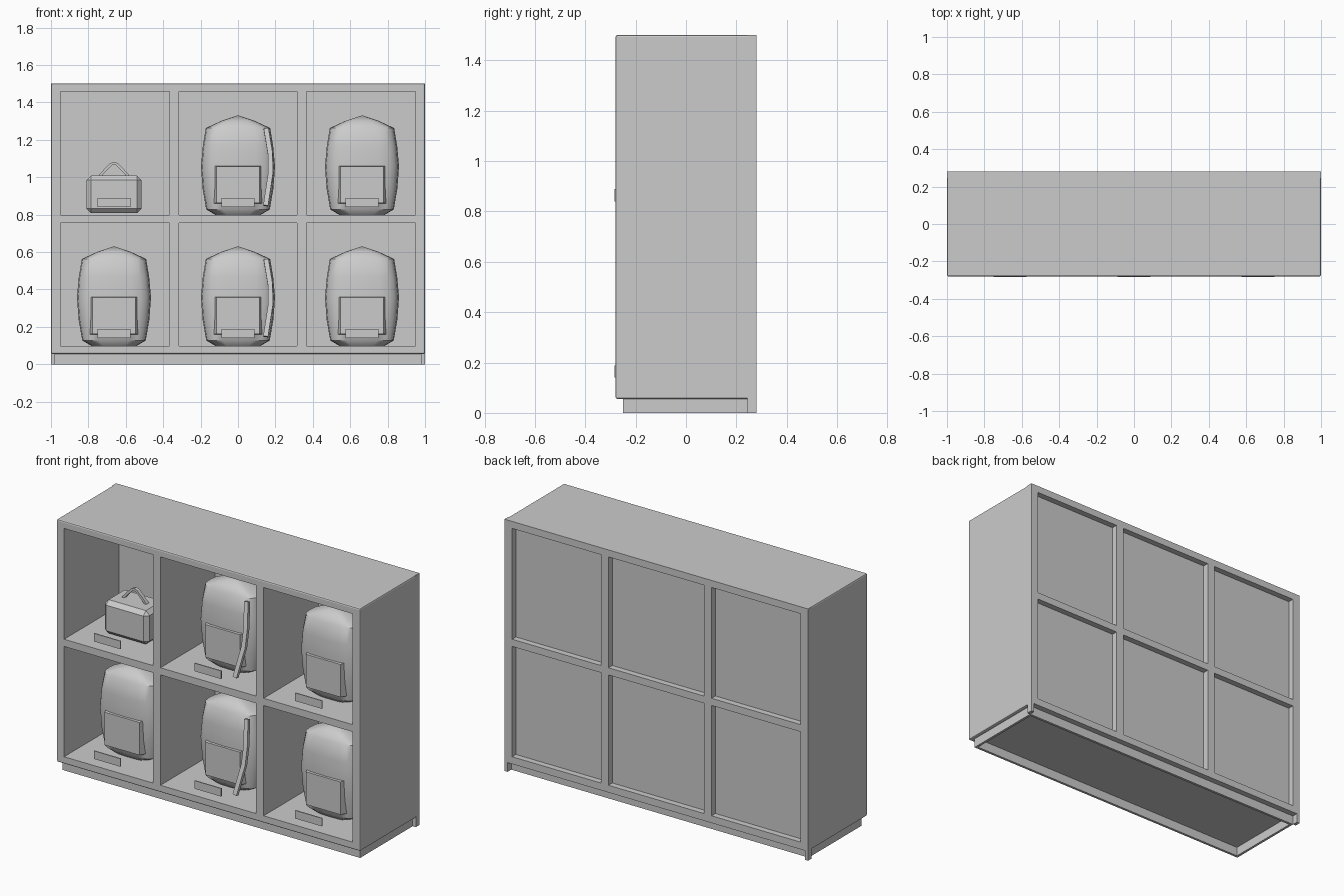
import bpy, bmesh, math
from mathutils import Vector

if "Cube" in bpy.data.objects:
    bpy.data.objects.remove(bpy.data.objects["Cube"])

grey = bpy.data.materials.new("plain grey")
grey.diffuse_color = (0.6, 0.6, 0.6, 1)
grey.use_nodes = True
grey.node_tree.nodes["Principled BSDF"].inputs["Base Color"].default_value = grey.diffuse_color

XS = [-1, -0.95, -0.365, -0.315, 0.315, 0.365, 0.95, 1]
ZS = [0.055, 0.098, 0.755, 0.798, 1.458, 1.5]


def finish(bm, name, smooth=False, loc=(0, 0, 0)):
    bmesh.ops.recalc_face_normals(bm, faces=bm.faces)
    me = bpy.data.meshes.new(name)
    bm.to_mesh(me)
    bm.free()
    me.materials.append(grey)
    ob = bpy.data.objects.new(name, me)
    bpy.context.collection.objects.link(ob)
    ob.location = loc
    if smooth:
        bpy.ops.object.select_all(action='DESELECT')
        ob.select_set(True)
        bpy.context.view_layer.objects.active = ob
        bpy.ops.object.shade_smooth_by_angle(angle=math.radians(40))
    return ob


def box(name, x0, x1, y0, y1, z0, z1, bevel=0):
    bm = bmesh.new()
    bmesh.ops.create_cube(bm, size=1)
    for v in bm.verts:
        v.co = ((x0 + x1) / 2 + v.co.x * (x1 - x0), (y0 + y1) / 2 + v.co.y * (y1 - y0),
                (z0 + z1) / 2 + v.co.z * (z1 - z0))
    if bevel:
        bmesh.ops.bevel(bm, geom=bm.edges[:], offset=bevel, segments=1, affect='EDGES')
    return finish(bm, name)


def grid_frame(name, y0, y1, bevel=0):
    """Board grid with six openings, extruded along y."""
    bm = bmesh.new()
    vs = [[bm.verts.new((x, y0, z)) for z in ZS] for x in XS]
    for i in range(len(XS) - 1):
        for j in range(len(ZS) - 1):
            if i % 2 == 0 or j % 2 == 0:
                bm.faces.new((vs[i][j], vs[i + 1][j], vs[i + 1][j + 1], vs[i][j + 1]))
    front = bm.faces[:]
    ext = bmesh.ops.extrude_face_region(bm, geom=front, use_keep_orig=True)
    for g in ext["geom"]:
        if isinstance(g, bmesh.types.BMVert):
            g.co.y = y1
    bmesh.ops.recalc_face_normals(bm, faces=bm.faces)
    if bevel:
        def sides(v):
            return {s for s, hit in (("x0", v.co.x < -0.999), ("x1", v.co.x > 0.999),
                                     ("z0", v.co.z < ZS[0] + 1e-4), ("z1", v.co.z > 1.4999),
                                     ("f", v.co.y < y0 + 1e-4)) if hit}
        edges = [e for e in bm.edges if len(sides(e.verts[0]) & sides(e.verts[1])) >= 2]
        bmesh.ops.bevel(bm, geom=edges, offset=bevel, segments=2, profile=0.5, affect='EDGES')
    return finish(bm, name)


def sweep(name, pts, w, d, side, loc):
    """Rectangular bar along a short path; side is the width direction."""
    bm = bmesh.new()
    side = Vector(side)
    pts = [Vector(p) for p in pts]
    rings = []
    for i, p in enumerate(pts):
        t = (pts[min(i + 1, len(pts) - 1)] - pts[max(i - 1, 0)]).normalized()
        n = t.cross(side).normalized()
        b = n.cross(t).normalized()
        rings.append([bm.verts.new(p + b * w / 2 * sx + n * d / 2 * sy)
                      for sx, sy in ((-1, -1), (1, -1), (1, 1), (-1, 1))])
    for a, c in zip(rings, rings[1:]):
        for k in range(4):
            bm.faces.new((a[k], a[(k + 1) % 4], c[(k + 1) % 4], c[k]))
    bm.faces.new(rings[0])
    bm.faces.new(rings[-1])
    return finish(bm, name, loc=loc)


def backpack(tag, cx, z, strap):
    # body: stacked rounded-rectangle rings (height, half width, half depth)
    bm = bmesh.new()
    n = 20
    rings = []
    for h, hw, hd in ((0.0, 0.12, 0.065), (0.03, 0.17, 0.095), (0.14, 0.189, 0.108),
                      (0.26, 0.198, 0.113), (0.37, 0.188, 0.11), (0.465, 0.172, 0.095),
                      (0.503, 0.09, 0.065)):
        ring = []
        for k in range(n):
            a = 2 * math.pi * k / n
            c, s = math.cos(a), math.sin(a)
            ring.append(bm.verts.new((hw * math.copysign(abs(c) ** 0.6, c),
                                      hd * math.copysign(abs(s) ** 0.6, s), h)))
        rings.append(ring)
    for a, b in zip(rings, rings[1:]):
        for k in range(n):
            bm.faces.new((a[k], a[(k + 1) % n], b[(k + 1) % n], b[k]))
    bm.faces.new(rings[0])
    tip = bm.verts.new((0, 0, 0.533))
    for k in range(n):
        bm.faces.new((rings[-1][k], rings[-1][(k + 1) % n], tip))
    finish(bm, "backpack_body_" + tag, True, (cx, -0.02, z))
    # front pocket, narrower towards the front
    bm = bmesh.new()
    bmesh.ops.create_cube(bm, size=1)
    for v in bm.verts:
        f = v.co.y < 0
        v.co = (math.copysign(0.114 if f else 0.135, v.co.x), -0.145 if f else -0.09,
                (0.26 if f else 0.265) if v.co.z > 0 else (0.065 if f else 0.06))
    finish(bm, "backpack_pocket_" + tag, loc=(cx, 0, z))
    if strap:
        sweep("backpack_strap_" + tag,
              [(0.15, -0.13, 0.462), (0.172, -0.165, 0.33), (0.174, -0.19, 0.22),
               (0.148, -0.235, 0.05)], 0.026, 0.02, (1, 0, 0), (cx, 0, z))


# cabinet
grid_frame("cabinet_casing", -0.28, 0.245, 0.008)
grid_frame("back_frame", 0.245, 0.28)
box("back_panel", -0.97, 0.97, 0.235, 0.244, 0.075, 1.48)
for tag, s in (("left", -1), ("right", 1)):
    box("back_foot_" + tag, min(s, s * 0.98), max(s, s * 0.98), 0.245, 0.28, 0, 0.055)
    box("plinth_side_" + tag, min(s * 0.98, s * 0.965), max(s * 0.98, s * 0.965),
        -0.235, 0.23, 0, 0.058)
box("plinth_front", -0.98, 0.98, -0.25, -0.235, 0, 0.058)
box("plinth_back", -0.98, 0.98, 0.23, 0.245, 0, 0.058)

# cubby contents and name plates
for r, z in (("lower", 0.098), ("upper", 0.798)):
    for c, cx in (("left", -0.663), ("middle", 0), ("right", 0.663)):
        tag = r + "_" + c
        box("label_plate_" + tag, cx - 0.088, cx + 0.088, -0.284, -0.278, z + 0.042, z + 0.09)
        if tag != "upper_left":
            backpack(tag, cx, z, c == "middle")

# lunch bag with peaked carry handle
box("lunch_bag", -0.81, -0.516, -0.12, 0.08, 0.808, 1.008, 0.024)
sweep("lunch_bag_handle",
      [(-0.077, 0, 0), (-0.045, 0, 0.036), (-0.015, 0, 0.065), (0, 0, 0.07), (0.015, 0, 0.065),
       (0.045, 0, 0.036), (0.077, 0, 0)], 0.022, 0.014, (0, 1, 0), (-0.663, -0.02, 1.005))
